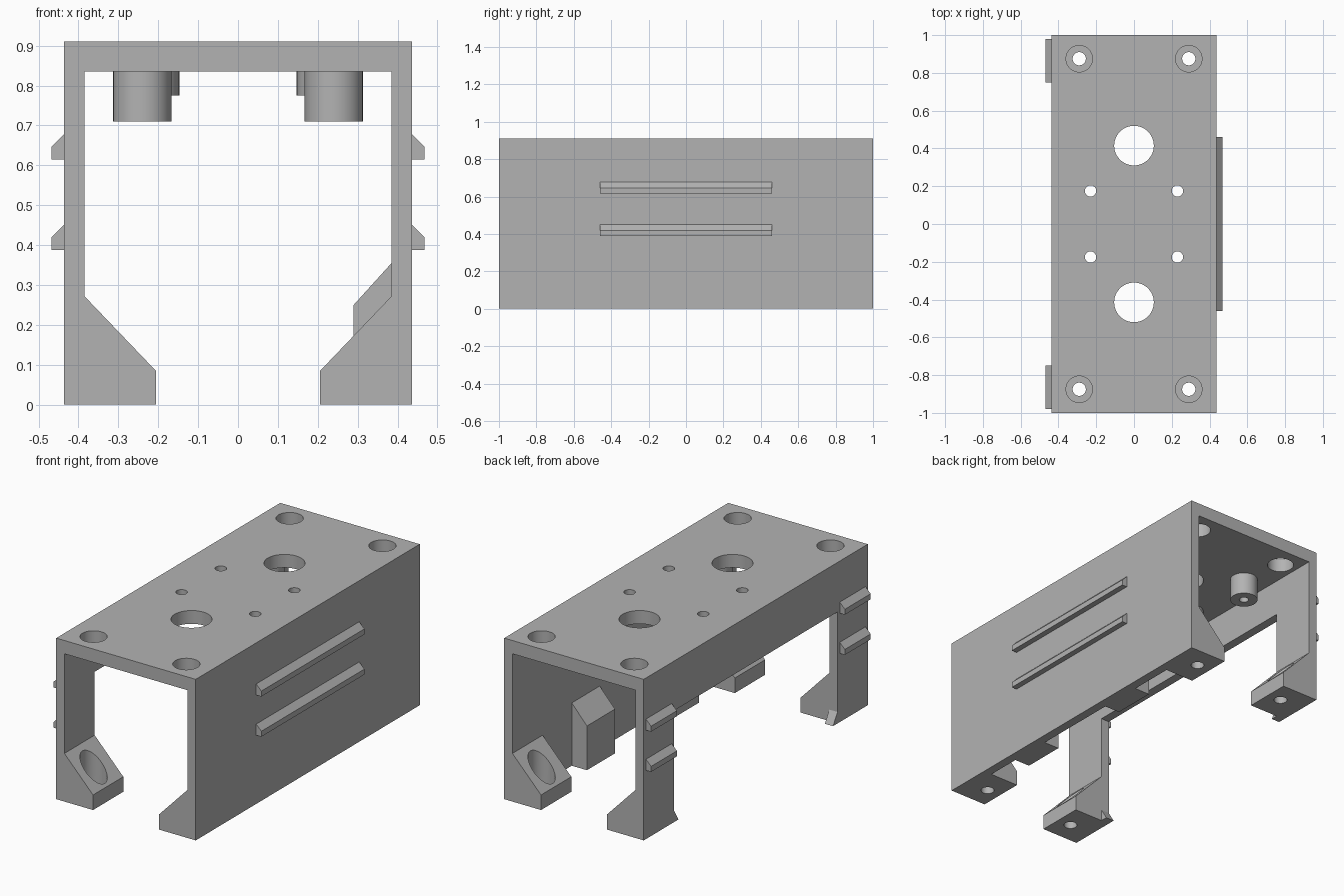
import bpy, bmesh
from mathutils import Matrix, Vector

default = bpy.data.objects.get("Cube")
if default:
    bpy.data.objects.remove(default, do_unlink=True)

GREY = (0.45, 0.45, 0.45, 1)
grey = bpy.data.materials.new("plain grey")
grey.use_nodes = True
grey.diffuse_color = GREY
grey.node_tree.nodes["Principled BSDF"].inputs["Base Color"].default_value = GREY

W, INNER, TOP, CEILING = 0.436, 0.385, 0.91, 0.835
LEG = 0.73          # legs and feet run from here to the ends


def add_object(name, bm):
    bmesh.ops.recalc_face_normals(bm, faces=bm.faces)
    mesh = bpy.data.meshes.new(name)
    bm.to_mesh(mesh)
    bm.free()
    mesh.materials.append(grey)
    obj = bpy.data.objects.new(name, mesh)
    bpy.context.collection.objects.link(obj)
    return obj


def prism(name, profile, start, end, axis="y"):
    """Extrude an (x, z) profile along y, or a (y, z) profile along x."""
    bm = bmesh.new()
    place = (lambda a, b: (a, start, b)) if axis == "y" else (lambda a, b: (start, a, b))
    face = bm.faces.new([bm.verts.new(place(a, b)) for a, b in profile])
    moved = bmesh.ops.extrude_face_region(bm, geom=[face])["geom"]
    step = Vector((0, end - start, 0) if axis == "y" else (end - start, 0, 0))
    bmesh.ops.translate(bm, vec=step,
                        verts=[g for g in moved if isinstance(g, bmesh.types.BMVert)])
    return add_object(name, bm)


def cylinder(name, x, y, radius, low, high):
    bm = bmesh.new()
    bmesh.ops.create_cone(bm, cap_ends=True, segments=48, radius1=radius, radius2=radius,
                          depth=high - low,
                          matrix=Matrix.Translation((x, y, (low + high) / 2)))
    return add_object(name, bm)


def cut(obj, *cutters):
    """Subtract the cutters, bake the result and remove them."""
    for cutter in cutters:
        cutter.hide_render = True
        mod = obj.modifiers.new("cut", "BOOLEAN")
        mod.operation, mod.solver, mod.object = "DIFFERENCE", "EXACT", cutter
    graph = bpy.context.evaluated_depsgraph_get()
    baked = bpy.data.meshes.new_from_object(obj.evaluated_get(graph))
    obj.modifiers.clear()
    obj.data = baked
    for cutter in cutters:
        bpy.data.objects.remove(cutter, do_unlink=True)


# Channel-shaped housing with holes in the top and one side opened between the legs
housing = prism("housing", [(-W, 0), (-W, TOP), (W, TOP), (W, 0),
                            (INNER, 0), (INNER, CEILING), (-INNER, CEILING), (-INNER, 0)], -1, 1)
cutters = [prism("side_opening", [(-0.6, -0.1), (-0.6, 0.63), (-0.3, 0.63), (-0.3, -0.1)],
                 -LEG, LEG)]
for sy in (-1, 1):
    cutters.append(cylinder("large_hole", 0, sy * 0.415, 0.105, 0.8, 1))
    for sx in (-1, 1):
        cutters.append(cylinder("access_hole", sx * 0.29, sy * 0.875, 0.07, 0.8, 1))
        cutters.append(cylinder("small_hole", sx * 0.23, sy * 0.175, 0.03, 0.8, 1))
cut(housing, *cutters)

for sy, end in ((-1, "front"), (1, "back")):
    for sx, side in ((-1, "right"), (1, "left")):
        tag = f"{end}_{side}"
        # Sloped mounting foot with a counterbored screw hole
        foot = prism(f"{tag}_foot", [(sx * INNER, 0), (sx * INNER, 0.272),
                                     (sx * 0.206, 0.085), (sx * 0.206, 0)], sy * LEG, sy)
        cut(foot, cylinder("counterbore", sx * 0.29, sy * 0.875, 0.07, 0.05, 0.5),
            cylinder("screw_hole", sx * 0.29, sy * 0.875, 0.035, -0.1, 0.1))

        # Long screw boss with a blind hole, and short ring around each small hole
        boss = cylinder(f"{tag}_boss", sx * 0.24, sy * 0.63, 0.073, 0.71, CEILING)
        cut(boss, cylinder("boss_hole", sx * 0.24, sy * 0.63, 0.025, 0.6, 0.82))
        ring = cylinder(f"{tag}_ring", sx * 0.23, sy * 0.175, 0.083, 0.775, CEILING)
        cut(ring, cylinder("ring_hole", sx * 0.23, sy * 0.175, 0.03, 0.7, 0.9))

    # Small wedge at the bottom of each free-standing leg
    prism(f"{end}_leg_wedge", [(sy * LEG, 0), (sy * LEG, 0.065), (sy * 0.69, 0)],
          -W, -INNER, "x")

# Sloped support blocks inside the full wall
for name, start, end in (("front_block", -0.53, -0.285), ("back_block", 0.22, 0.47)):
    prism(name, [(INNER, 0), (INNER, 0.355), (0.29, 0.25), (0.29, 0)], start, end)

# Outside clip ridges, long on the full wall and short on the legs
for level, z in (("lower", 0.388), ("upper", 0.615)):
    for name, sx, start, end in (("long", 1, -0.46, 0.46), ("front_leg", -1, -0.98, -0.75),
                                 ("back_leg", -1, 0.75, 0.98)):
        prism(f"{level}_{name}_ridge", [(sx * W, z), (sx * 0.468, z),
                                        (sx * 0.468, z + 0.031), (sx * W, z + 0.063)], start, end)

# Smooth round walls, crisp edges
bpy.ops.object.select_all(action="DESELECT")
for obj in bpy.context.collection.objects:
    if obj.type == "MESH" and grey.name in obj.data.materials:
        obj.select_set(True)
        bpy.context.view_layer.objects.active = obj
bpy.ops.object.shade_smooth_by_angle(angle=0.5)
